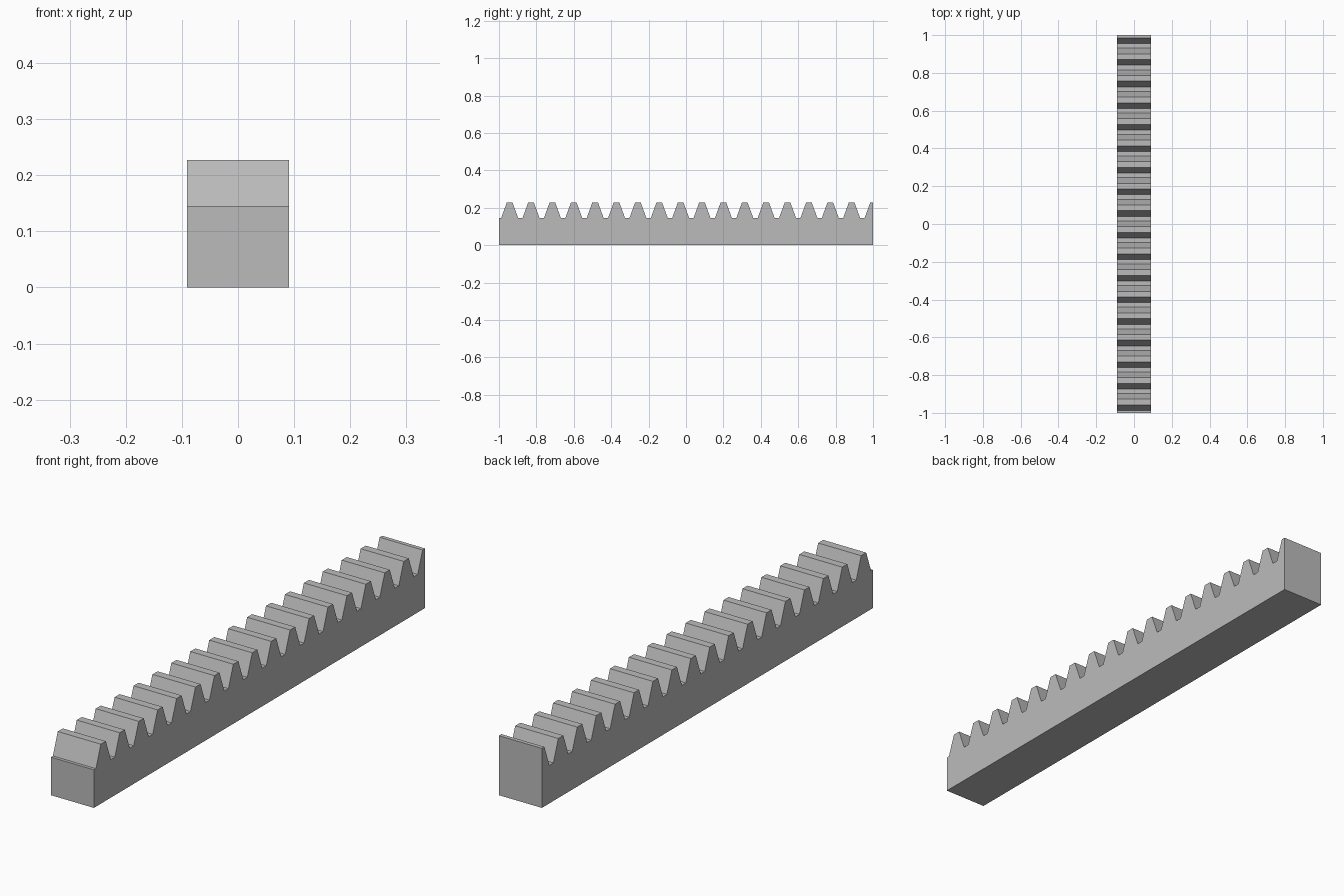
import bpy
import bmesh
import math

if "Cube" in bpy.data.objects:
    bpy.data.objects.remove(bpy.data.objects["Cube"], do_unlink=True)

# Rack proportions, all derived from one gear module
LENGTH = 2.0
PITCH = LENGTH / 17.5
MODULE = PITCH / math.pi
TAN = math.tan(math.radians(20))
WIDTH = 5 * MODULE
ROOT_Z = 4 * MODULE
TIP_Z = 6.25 * MODULE
TIP_HALF = PITCH / 4 - MODULE * TAN
BASE_HALF = PITCH / 4 + 1.25 * MODULE * TAN

# Plain steel-grey material
steel = bpy.data.materials.new("light_grey")
steel.use_nodes = True
grey = (0.5, 0.5, 0.5, 1)
steel.diffuse_color = grey
steel.node_tree.nodes["Principled BSDF"].inputs["Base Color"].default_value = grey

# Side profile: starts mid-gap at the front and ends mid-tooth at the back
y0, y1 = -LENGTH / 2, LENGTH / 2
profile = [(y0, 0), (y0, ROOT_Z)]
for i in range(18):
    c = y0 + (i + 0.5) * PITCH
    profile += [(c - BASE_HALF, ROOT_Z), (c - TIP_HALF, TIP_Z)]
    if i < 17:
        profile += [(c + TIP_HALF, TIP_Z), (c + BASE_HALF, ROOT_Z)]
profile += [(y1, TIP_Z), (y1, 0)]

# Extrude the profile across the width
bm = bmesh.new()
side = bm.faces.new([bm.verts.new((-WIDTH / 2, y, z)) for y, z in profile])
ext = bmesh.ops.extrude_face_region(bm, geom=[side], use_keep_orig=True)
moved = [g for g in ext["geom"] if isinstance(g, bmesh.types.BMVert)]
bmesh.ops.translate(bm, verts=moved, vec=(WIDTH, 0, 0))
bmesh.ops.recalc_face_normals(bm, faces=bm.faces)

mesh = bpy.data.meshes.new("toothed_rack")
bm.to_mesh(mesh)
bm.free()
mesh.materials.append(steel)
rack = bpy.data.objects.new("toothed_rack", mesh)
bpy.context.collection.objects.link(rack)
